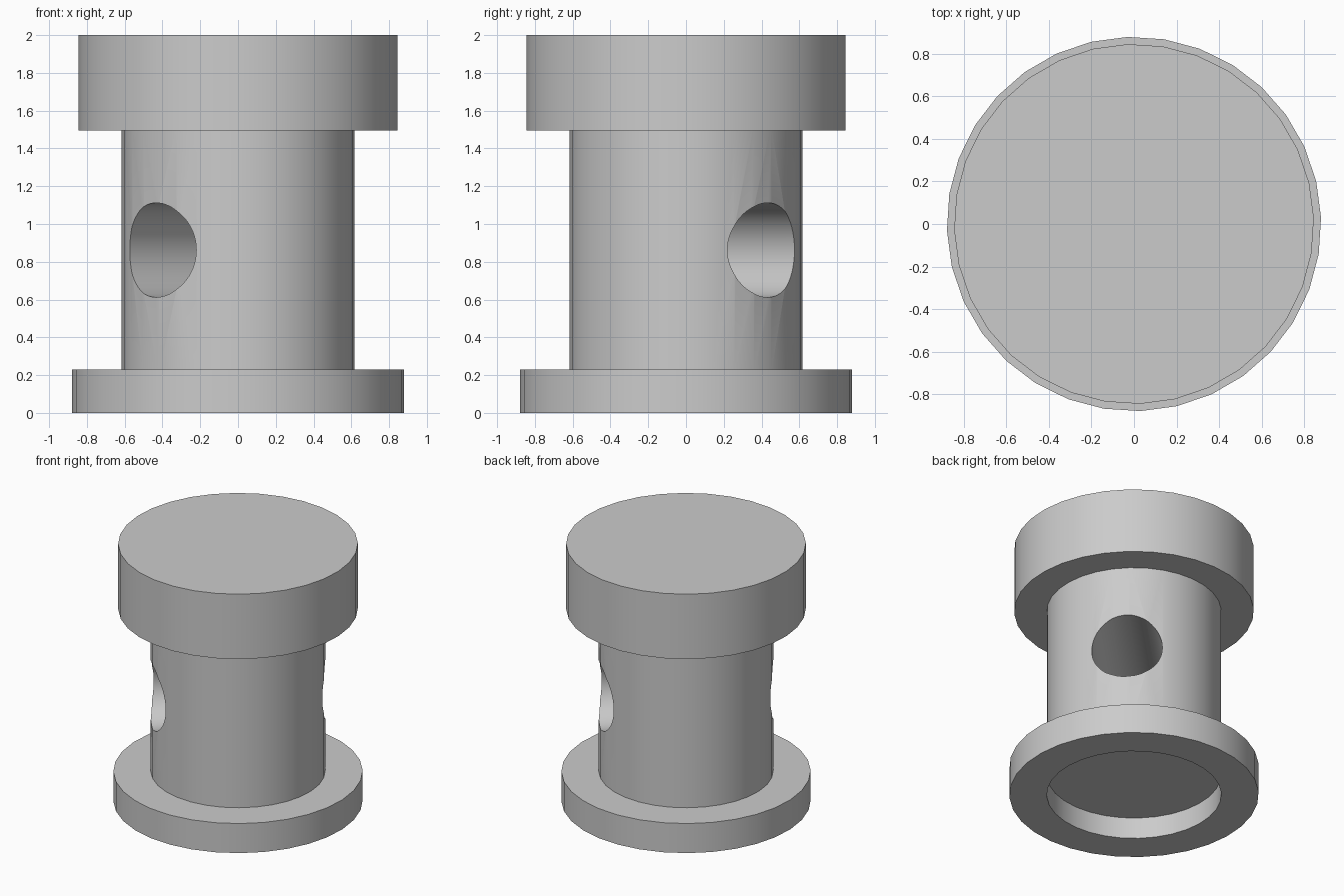
import bpy, bmesh, math
from mathutils import Matrix

cube = bpy.data.objects.get("Cube")
if cube:
    bpy.data.objects.remove(cube, do_unlink=True)

SIDES = 32
OFFSET = math.radians(2)      # slight turn of the facets
SHAFT_R = 0.616

grey = bpy.data.materials.new("plain grey")
grey.use_nodes = True
colour = (0.6, 0.6, 0.6, 1)
grey.diffuse_color = colour
grey.node_tree.nodes["Principled BSDF"].inputs["Base Color"].default_value = colour


def add_object(name, bm):
    mesh = bpy.data.meshes.new(name)
    bmesh.ops.recalc_face_normals(bm, faces=bm.faces)
    bm.to_mesh(mesh)
    bm.free()
    mesh.materials.append(grey)
    obj = bpy.data.objects.new(name, mesh)
    bpy.context.collection.objects.link(obj)
    return obj


def turned(name, profile, sides=SIDES):
    """Closed solid turned around z from (radius, height) rings, capped at both ends."""
    bm = bmesh.new()
    rings = []
    for r, z in profile:
        angles = [OFFSET + math.tau * i / sides for i in range(sides)]
        rings.append([bm.verts.new((r * math.cos(a), r * math.sin(a), z)) for a in angles])
    for low, high in zip(rings, rings[1:]):
        for i in range(sides):
            j = (i + 1) % sides
            bm.faces.new((low[i], low[j], high[j], high[i]))
    bm.faces.new(rings[0])
    bm.faces.new(rings[-1])
    return add_object(name, bm)


def smooth(obj):
    bpy.ops.object.select_all(action="DESELECT")
    obj.select_set(True)
    bpy.context.view_layer.objects.active = obj
    bpy.ops.object.shade_smooth_by_angle(angle=math.radians(30))


# Base flange with a round recess underneath
base = turned("base_flange", [(SHAFT_R, 0.165), (SHAFT_R, 0), (0.88, 0), (0.88, 0.23)])

# Shaft, sunk slightly into the flange and the cap
shaft = turned("shaft", [(SHAFT_R, 0.2), (SHAFT_R, 1.52)])

# Thick cap
cap = turned("cap", [(0.846, 1.495), (0.846, 2)])

# Diagonal cross bore through the shaft
bm = bmesh.new()
bmesh.ops.create_cone(
    bm, cap_ends=True, segments=64, radius1=0.25, radius2=0.25, depth=2,
    matrix=Matrix.Translation((0, 0, 0.862))
    @ Matrix.Rotation(math.radians(45), 4, "Z")
    @ Matrix.Rotation(math.radians(90), 4, "Y"))
cutter = add_object("bore_cutter", bm)
bore = shaft.modifiers.new("cross bore", "BOOLEAN")
bore.operation = "DIFFERENCE"
bore.solver = "EXACT"
bore.object = cutter
bpy.ops.object.select_all(action="DESELECT")
shaft.select_set(True)
bpy.context.view_layer.objects.active = shaft
bpy.ops.object.modifier_apply(modifier=bore.name)
bpy.data.objects.remove(cutter, do_unlink=True)

for part in (base, shaft, cap):
    smooth(part)
